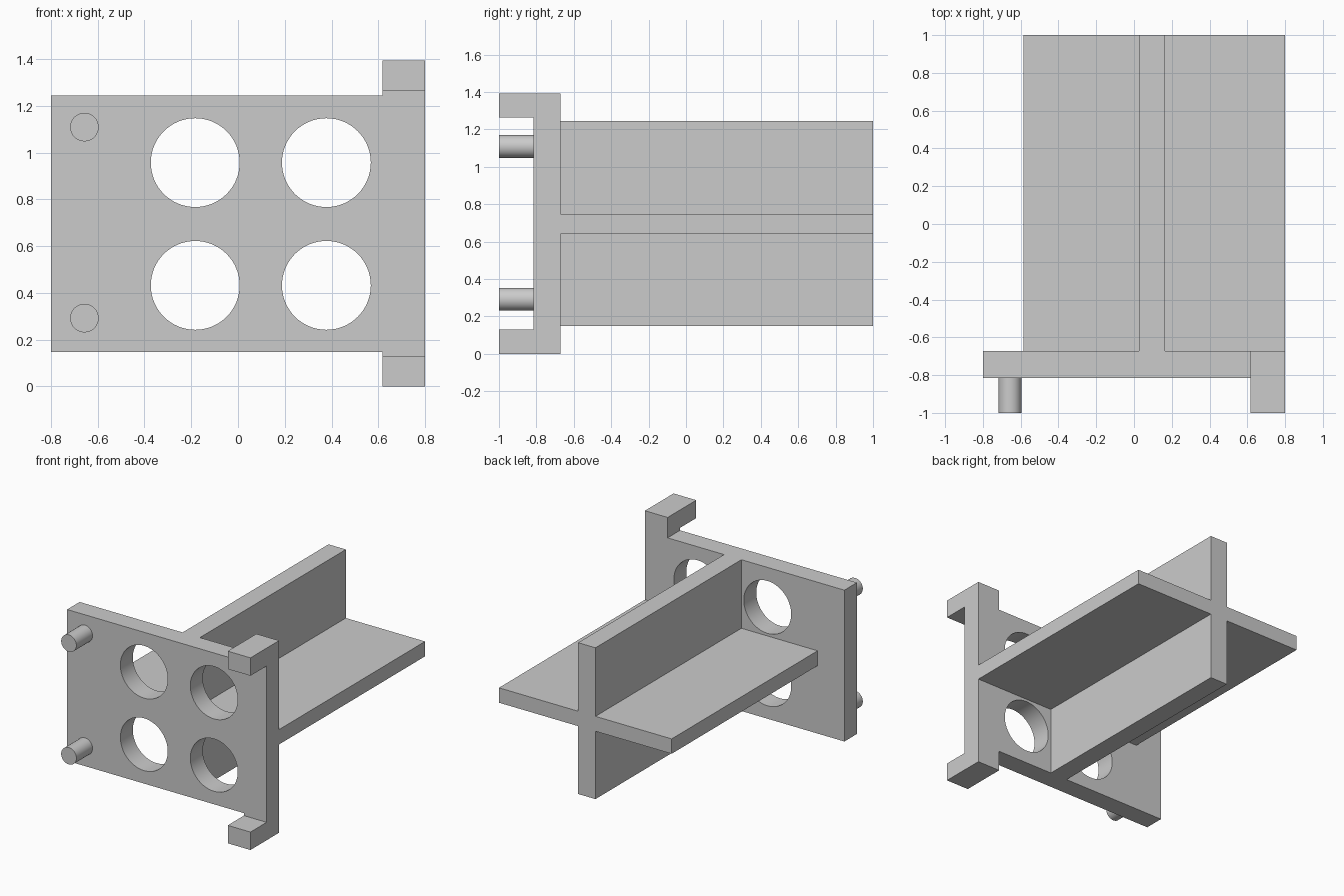
import bpy, bmesh, math
from mathutils import Matrix, Vector

cube = bpy.data.objects.get("Cube")
if cube:
    bpy.data.objects.remove(cube, do_unlink=True)

grey = bpy.data.materials.new("plain grey")
grey.use_nodes = True
grey.diffuse_color = (0.6, 0.6, 0.6, 1)
grey.node_tree.nodes["Principled BSDF"].inputs["Base Color"].default_value = (0.6, 0.6, 0.6, 1)

# Shared levels
FRONT, PLATE_FRONT, PLATE_BACK, BACK = -1.0, -0.815, -0.672, 1.0
LEFT, RIGHT, STRIP = -0.8, 0.8, 0.618
LOW, HIGH, TOP = 0.148, 1.245, 1.393


def finish(name, bm):
    bmesh.ops.recalc_face_normals(bm, faces=bm.faces)
    mesh = bpy.data.meshes.new(name)
    bm.to_mesh(mesh)
    bm.free()
    mesh.materials.append(grey)
    obj = bpy.data.objects.new(name, mesh)
    bpy.context.collection.objects.link(obj)
    return obj


def prism(name, outline, y0, y1):
    """Extrude an (x, z) outline from y0 to y1."""
    bm = bmesh.new()
    face = bm.faces.new([bm.verts.new((x, y0, z)) for x, z in outline])
    grown = bmesh.ops.extrude_face_region(bm, geom=[face])["geom"]
    verts = [v for v in grown if isinstance(v, bmesh.types.BMVert)]
    bmesh.ops.translate(bm, verts=verts, vec=Vector((0, y1 - y0, 0)))
    return finish(name, bm)


def rods(name, centres, radius, y0, y1, sides=64):
    """Round rods along y at each (x, z) centre."""
    bm = bmesh.new()
    for x, z in centres:
        place = Matrix.Translation((x, (y0 + y1) / 2, z)) @ Matrix.Rotation(math.pi / 2, 4, 'X')
        bmesh.ops.create_cone(bm, cap_ends=True, segments=sides, radius1=radius,
                              radius2=radius, depth=y1 - y0, matrix=place)
    return finish(name, bm)


def smooth(obj):
    bpy.ops.object.select_all(action='DESELECT')
    obj.select_set(True)
    bpy.context.view_layer.objects.active = obj
    bpy.ops.object.shade_smooth_by_angle(angle=math.radians(30))


# Face plate with the taller strip along one side
plate = prism("face_plate", [(LEFT, LOW), (STRIP, LOW), (STRIP, 0), (RIGHT, 0),
                             (RIGHT, TOP), (STRIP, TOP), (STRIP, HIGH), (LEFT, HIGH)],
              PLATE_FRONT, PLATE_BACK)

# Four round holes through the plate
cutter = rods("hole_cutter", [(x, z) for x in (-0.183, 0.378) for z in (0.432, 0.957)],
              0.19, PLATE_FRONT - 0.1, PLATE_BACK + 0.1)
cutter.hide_render = True
cut = plate.modifiers.new("holes", 'BOOLEAN')
cut.operation = 'DIFFERENCE'
cut.solver = 'EXACT'
cut.object = cutter
bpy.context.view_layer.objects.active = plate
bpy.ops.object.modifier_apply(modifier=cut.name)
bpy.data.objects.remove(cutter, do_unlink=True)
smooth(plate)

# Cross-shaped fins behind the plate
fx0, fx1, fz0, fz1, fin_edge = 0.026, 0.165, 0.64, 0.748, -0.585
prism("cross_fins", [(fx0, LOW), (fx1, LOW), (fx1, fz0), (RIGHT, fz0), (RIGHT, fz1), (fx1, fz1),
                     (fx1, HIGH), (fx0, HIGH), (fx0, fz1), (fin_edge, fz1), (fin_edge, fz0),
                     (fx0, fz0)], PLATE_BACK, BACK)

# Hooks at both ends of the strip
for name, z0, z1 in (("lower_hook", 0, 0.13), ("upper_hook", TOP - 0.13, TOP)):
    prism(name, [(STRIP, z0), (RIGHT, z0), (RIGHT, z1), (STRIP, z1)], FRONT, PLATE_FRONT)

# Locating pins
for name, z in (("lower_pin", 0.292), ("upper_pin", 1.109)):
    smooth(rods(name, [(-0.657, z)], 0.061, FRONT, PLATE_FRONT))
